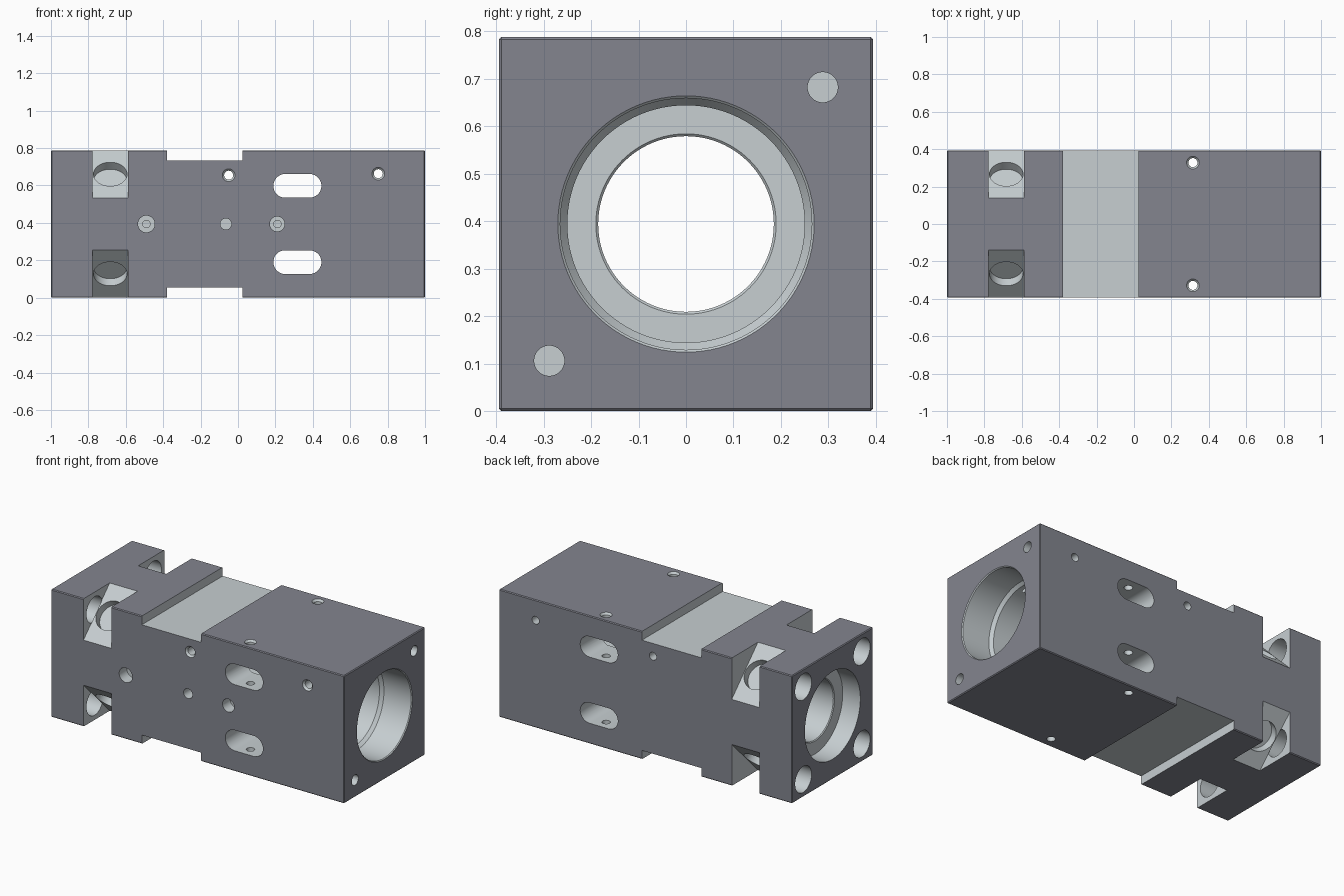
import bpy, bmesh
from math import sin, cos, pi, sqrt
from mathutils import Vector

if "Cube" in bpy.data.objects:
    bpy.data.objects.remove(bpy.data.objects["Cube"])

HALF = 0.394            # half of the square section
MID = HALF              # height of the bore axis
X, Y, Z = Vector((1, 0, 0)), Vector((0, 1, 0)), Vector((0, 0, 1))


def material(name, color):
    mat = bpy.data.materials.new(name)
    mat.diffuse_color = (*color, 1)
    mat.use_nodes = True
    mat.node_tree.nodes["Principled BSDF"].inputs["Base Color"].default_value = mat.diffuse_color
    return mat


dark = material("dark_coating", (0.228, 0.235, 0.275))
bare = material("bare_metal", (0.57, 0.62, 0.64))


def make_object(name, bm, mat):
    bmesh.ops.recalc_face_normals(bm, faces=bm.faces)
    mesh = bpy.data.meshes.new(name)
    bm.to_mesh(mesh)
    bm.free()
    mesh.materials.append(mat)
    obj = bpy.data.objects.new(name, mesh)
    bpy.context.collection.objects.link(obj)
    return obj


def cut(bm):
    """Subtract a closed shape from the body, leaving bare metal walls."""
    cutter = make_object("cutter", bm, bare)
    cutter.hide_render = True
    mod = body.modifiers.new("cut", 'BOOLEAN')
    mod.operation, mod.solver, mod.object = 'DIFFERENCE', 'EXACT', cutter
    mod.material_mode = 'TRANSFER'
    bpy.context.view_layer.objects.active = body
    bpy.ops.object.modifier_apply(modifier=mod.name)
    bpy.data.objects.remove(cutter)


def drill(origin, axis, steps, n=32):
    """Stepped round hole: steps are (distance along axis, radius)."""
    axis = Vector(axis).normalized()
    u = axis.orthogonal().normalized()
    v = axis.cross(u)
    bm = bmesh.new()
    rings = [[bm.verts.new(Vector(origin) + axis * d
                           + (u * cos(2 * pi * i / n) + v * sin(2 * pi * i / n)) * r)
              for i in range(n)] for d, r in steps]
    for a, b in zip(rings, rings[1:]):
        for i in range(n):
            j = (i + 1) % n
            bm.faces.new((a[i], a[j], b[j], b[i]))
    bm.faces.new(rings[0])
    bm.faces.new(rings[-1])
    cut(bm)


def cut_prism(points, direction):
    """Closed outline pushed along a direction."""
    bm = bmesh.new()
    face = bm.faces.new([bm.verts.new(p) for p in points])
    ext = bmesh.ops.extrude_face_region(bm, geom=[face], use_keep_orig=True)
    verts = [e for e in ext['geom'] if isinstance(e, bmesh.types.BMVert)]
    bmesh.ops.translate(bm, verts=verts, vec=direction)
    cut(bm)


# Main block with slightly broken edges
bm = bmesh.new()
bmesh.ops.create_cube(bm, size=1)
bmesh.ops.scale(bm, vec=(2, 2 * HALF, 2 * HALF), verts=bm.verts)
bmesh.ops.translate(bm, vec=(0, 0, MID), verts=bm.verts)
bmesh.ops.bevel(bm, geom=bm.edges[:], offset=0.005, segments=1, affect='EDGES')
body = make_object("bored_block", bm, dark)

# Stepped main bore along x
drill((0, 0, MID), X, [(-1.1, 0.27), (-0.88, 0.27), (-0.88, 0.19), (-0.875, 0.185),
                       (-0.605, 0.185), (-0.6, 0.19), (-0.6, 0.25),
                       (0.79, 0.25), (0.81, 0.265), (0.995, 0.265), (1.0, 0.27), (1.1, 0.27)], 96)

# Wide shallow grooves across top and bottom
for s in (-1, 1):
    z0, z1 = MID + s * 0.34, MID + s * 0.5
    cut_prism([(-0.38, -0.5, z0), (0.025, -0.5, z0), (0.025, -0.5, z1), (-0.38, -0.5, z1)], Y)

# Corner pockets, round head recesses and bolt holes
leg = 0.255
for sy in (-1, 1):
    for sz in (-1, 1):
        inner, outer = HALF - leg - 0.1, HALF + 0.1
        cut_prism([(-0.778, sy * inner, MID + sz * outer),
                   (-0.778, sy * outer, MID + sz * inner),
                   (-0.778, sy * outer, MID + sz * outer)], X * 0.19)
        d = (HALF - leg / 2) * sqrt(2)
        drill((-0.683, 0, MID), (0, sy, sz), [(d - 0.053, 0.09), (d + 0.1, 0.09)], 48)
        drill((0, sy * 0.285, MID + sz * 0.285), X, [(-1.1, 0.08), (-0.777, 0.08)], 48)

# Long slots right through from front to back
for s in (-1, 1):
    outline = []
    for cx, start in ((0.3825, -pi / 2), (0.2525, pi / 2)):
        for i in range(17):
            a = start + pi * i / 16
            outline.append((cx + 0.0635 * cos(a), -0.5, MID + s * 0.204 + 0.0635 * sin(a)))
    cut_prism(outline, Y)

# Narrow through holes, countersunk on the front and top only
through = [(-0.5, 0.034), (-HALF, 0.034), (-HALF + 0.012, 0.024), (0.5, 0.024)]
for x, z in ((-0.05, 0.655), (0.75, 0.663)):
    drill((x, 0, z), Y, through)
for y in (-0.328, 0.328):
    drill((0.315, y, MID), -Z, through)

# Front ports along the centre line
for x, r in ((-0.49, 0.045), (0.21, 0.04)):
    drill((x, 0, MID), Y, [(-0.5, r), (-0.32, r), (-0.32, 0.02), (-0.15, 0.02)])
drill((-0.065, 0, MID), Y, [(-0.5, 0.03), (-0.29, 0.03)])

# Blind fixing holes on the right end
for s in (-1, 1):
    drill((0, s * 0.288, MID + s * 0.288), X, [(0.82, 0.032), (1.1, 0.032)])

# Smooth the round walls, keep the edges crisp
bpy.ops.object.select_all(action='DESELECT')
body.select_set(True)
bpy.context.view_layer.objects.active = body
bpy.ops.object.shade_smooth_by_angle(angle=pi / 6)
